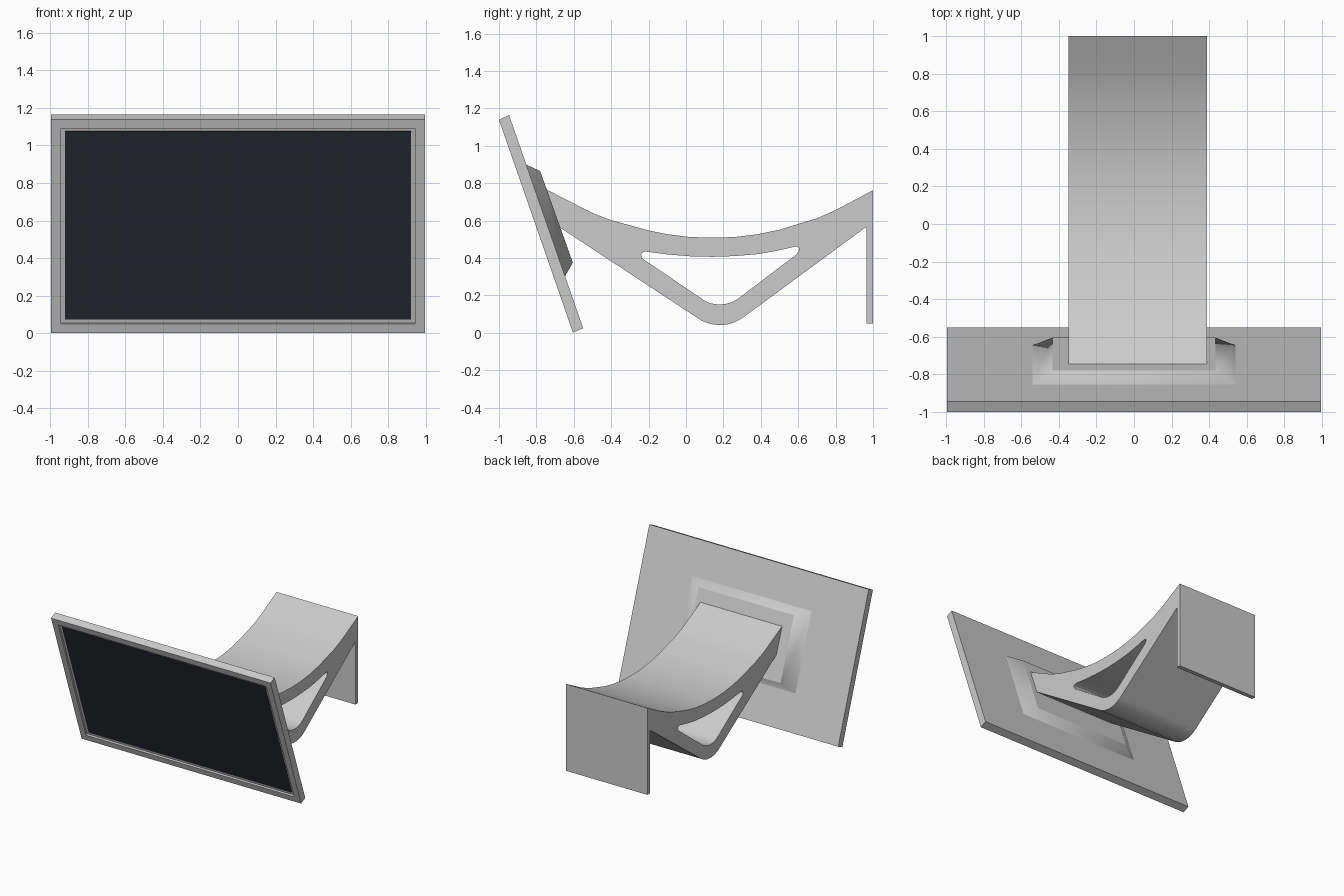
import bpy, bmesh, math
from mathutils import Vector

if "Cube" in bpy.data.objects:
    bpy.data.objects.remove(bpy.data.objects["Cube"])


def finish(bm, name):
    bmesh.ops.recalc_face_normals(bm, faces=bm.faces)
    mesh = bpy.data.meshes.new(name)
    bm.to_mesh(mesh)
    bm.free()
    obj = bpy.data.objects.new(name, mesh)
    bpy.context.collection.objects.link(obj)
    return obj


# Tilted panel frame: x across, u up the panel, w into its thickness
ORIGIN = Vector((0, -0.604, 0))
UP = Vector((0, -0.396, 1.139)).normalized()
BACK = Vector((0, 0.054, 0.025))


def tilt(x, u, w):
    return ORIGIN + Vector((x, 0, 0)) + UP * u + BACK * w


def loft_box(bm, near, far):
    """Six-sided solid from two matching quads; returns near, far and side faces."""
    a = [bm.verts.new(p) for p in near]
    b = [bm.verts.new(p) for p in far]
    sides = [bm.faces.new((a[i], a[(i + 1) % 4], b[(i + 1) % 4], b[i])) for i in range(4)]
    return bm.faces.new(a[::-1]), bm.faces.new(b), sides


def panel_rect(hx, u0, u1, w):
    return [tilt(-hx, u0, w), tilt(hx, u0, w), tilt(hx, u1, w), tilt(-hx, u1, w)]


# Display housing with a recessed front
H = 1.206
bm = bmesh.new()
front, _, _ = loft_box(bm, panel_rect(0.995, 0, H, 0), panel_rect(0.995, 0, H, 1))
bmesh.ops.recalc_face_normals(bm, faces=bm.faces)
bmesh.ops.inset_individual(bm, faces=[front], thickness=0.073)
ext = bmesh.ops.extrude_discrete_faces(bm, faces=[front])
bmesh.ops.translate(bm, verts=ext["faces"][0].verts, vec=BACK * 0.24)
finish(bm, "display_housing")

# Dark screen lying in the recess
bm = bmesh.new()
loft_box(bm, panel_rect(0.922, 0.073, H - 0.073, 0.2), panel_rect(0.922, 0.073, H - 0.073, 0.3))
screen = finish(bm, "screen")
mat = bpy.data.materials.new("screen_dark")
mat.diffuse_color = (0.02, 0.025, 0.036, 1)
mat.use_nodes = True
mat.node_tree.nodes["Principled BSDF"].inputs["Base Color"].default_value = mat.diffuse_color
screen.data.materials.append(mat)

# Tapered mounting block on the back, sides shaded softly round the corners
def block_rect(hx, low, high):
    return [(-hx, *low), (hx, *low), (hx, *high), (-hx, *high)]


bm = bmesh.new()
base, top, sides = loft_box(bm, block_rect(0.545, (-0.648, 0.3), (-0.857, 0.9)),
                            block_rect(0.433, (-0.605, 0.375), (-0.78, 0.865)))
for f in sides:
    f.smooth = True
for e in list(top.edges) + list(base.edges):
    e.smooth = False
finish(bm, "mounting_block")


# Curved support arm and wall plate, one side profile (y, z) with an opening
def arc(p0, p1, p2, n=8):
    p0, p1, p2 = Vector(p0), Vector(p1), Vector(p2)
    return [tuple(p0 * (1 - t) ** 2 + p1 * 2 * t * (1 - t) + p2 * t * t)
            for t in (i / n for i in range(n + 1))]


outer = [(-0.75, 0.768), (-0.5, 0.64), (-0.4, 0.602), (-0.2, 0.547), (-0.1, 0.527),
         (0.02, 0.512), (0.14, 0.508), (0.26, 0.512), (0.38, 0.526), (0.5, 0.551),
         (0.7, 0.612), (0.8, 0.656), (1.0, 0.762), (1.0, 0.05), (0.965, 0.05), (0.965, 0.567)]
outer += arc((0.31, 0.085), (0.25, 0.042), (0.19, 0.042)) 
outer += arc((0.17, 0.042), (0.11, 0.045), (0.06, 0.08)) + [(-0.675, 0.563)]
hole = arc((-0.232, 0.396), (-0.254, 0.43), (-0.215, 0.434), 5)
hole += [(-0.1, 0.419), (0.02, 0.409), (0.14, 0.406), (0.26, 0.41), (0.38, 0.42), (0.48, 0.437)]
hole += arc((0.585, 0.461), (0.62, 0.458), (0.592, 0.42), 5)
hole += arc((0.285, 0.187), (0.24, 0.153), (0.19, 0.152), 6)
hole += arc((0.17, 0.152), (0.12, 0.153), (0.08, 0.185), 6)

bm = bmesh.new()
edges = []
for loop in (outer, hole):
    vs = [bm.verts.new((-0.35, y, z)) for y, z in loop]
    edges += [bm.edges.new((vs[i - 1], vs[i])) for i in range(len(vs))]
bmesh.ops.triangle_fill(bm, edges=edges, use_beauty=True, normal=(1, 0, 0))
ext = bmesh.ops.extrude_face_region(bm, geom=bm.faces[:], use_keep_orig=True)
bmesh.ops.translate(bm, vec=(0.74, 0, 0),
                    verts=[v for v in ext["geom"] if isinstance(v, bmesh.types.BMVert)])
arm = finish(bm, "support_arm")
bpy.context.view_layer.objects.active = arm
arm.select_set(True)
bpy.ops.object.shade_smooth_by_angle(angle=math.radians(30))
